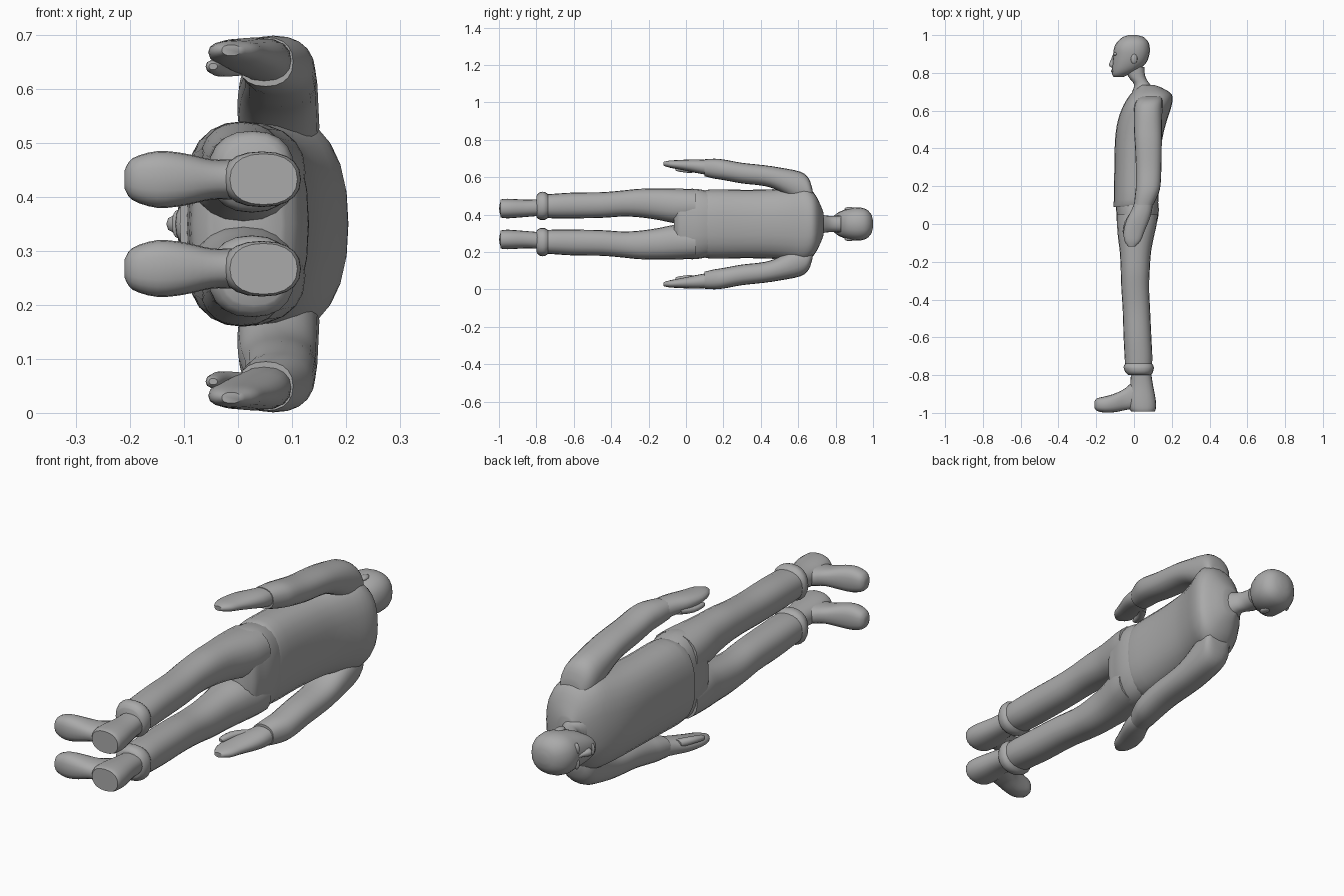
import bpy, bmesh, math
from mathutils import Vector

MID = 0.35  # height of the body's symmetry plane
clay = bpy.data.materials.new("plain grey")
clay.diffuse_color = (0.4, 0.4, 0.4, 1)


def catmull(a, b, c, d, t):
    return 0.5 * (2 * b + (c - a) * t + (2 * a - 5 * b + 4 * c - d) * t * t
                  + (3 * b - a - 3 * c + d) * t ** 3)


def refine(rings, steps):
    out = []
    for i in range(len(rings) - 1):
        quad = [rings[max(i - 1, 0)], rings[i], rings[i + 1],
                rings[min(i + 2, len(rings) - 1)]]
        for s in range(steps):
            out.append([catmull(*v, s / steps) for v in zip(*quad)])
    return out + [list(rings[-1])]


def finish(bm, name):
    bmesh.ops.recalc_face_normals(bm, faces=bm.faces)
    mesh = bpy.data.meshes.new(name)
    bm.to_mesh(mesh)
    bm.free()
    obj = bpy.data.objects.new(name, mesh)
    bpy.context.collection.objects.link(obj)
    mesh.materials.append(clay)
    bpy.ops.object.select_all(action='DESELECT')
    obj.select_set(True)
    bpy.context.view_layer.objects.active = obj
    bpy.ops.object.shade_smooth_by_angle(angle=math.radians(50))
    return obj


def loft(name, rings, side=1, axis='Y', power=2.3, sides=20, steps=3):
    """Rings are (station, low, high, z low, z high), z measured from MID."""
    bm = bmesh.new()
    loops = []
    for s, a0, a1, z0, z1 in refine(rings, steps):
        loop = []
        for k in range(sides):
            t = 2 * math.pi * k / sides
            c, n = math.cos(t), math.sin(t)
            u = math.copysign(abs(c) ** (2 / power), c)
            w = math.copysign(abs(n) ** (2 / power), n)
            a = (a0 + a1) / 2 + u * (a1 - a0) / 2
            z = MID + side * ((z0 + z1) / 2 + w * (z1 - z0) / 2)
            loop.append(bm.verts.new((a, s, z) if axis == 'Y' else (s, a, z)))
        loops.append(loop)
    for p, q in zip(loops, loops[1:]):
        for k in range(sides):
            j = (k + 1) % sides
            bm.faces.new((p[k], p[j], q[j], q[k]))
    bm.faces.new(loops[0])
    bm.faces.new(loops[-1])
    return finish(bm, name)


def centred(rings):
    return [(s, a, b, -h, h) for s, a, b, h in rings]


def blob(name, centre, size):
    bm = bmesh.new()
    bmesh.ops.create_uvsphere(bm, u_segments=14, v_segments=8, radius=1)
    for v in bm.verts:
        v.co = Vector([c + p * s for c, p, s in zip(centre, v.co, size)])
    return finish(bm, name)


# Shirt body with a rounded upper back
loft("shirt", centred([
    (.09, -.108, .122, .172), (.13, -.107, .13, .185), (.3, -.104, .135, .183),
    (.45, -.1, .15, .185), (.55, -.085, .175, .195), (.63, -.055, .2, .205),
    (.685, -.02, .2, .165), (.72, .015, .15, .1), (.735, .03, .11, .06)]),
    power=2.4, sides=24)

# Trouser seat
loft("trouser_seat", centred([
    (.16, -.09, .12, .165), (.1, -.095, .13, .18), (.05, -.093, .13, .188),
    (0, -.09, .12, .186), (-.04, -.082, .11, .17), (-.065, -.05, .08, .14)]),
    power=2.5, sides=24)

# Neck and head
loft("neck", centred([
    (.7, -.01, .12, .07), (.74, .0, .085, .047), (.78, -.03, .06, .044),
    (.83, -.045, .055, .045)]))
loft("head", centred([
    (.777, -.105, -.06, .022), (.79, -.115, -.03, .042), (.815, -.116, .02, .062),
    (.85, -.114, .062, .077), (.89, -.11, .08, .086), (.93, -.106, .084, .088),
    (.965, -.088, .075, .078), (.99, -.058, .05, .052), (1.0, -.025, .015, .018)]))
loft("nose", centred([
    (.828, -.118, -.09, .014), (.842, -.133, -.09, .017),
    (.87, -.122, -.09, .011), (.9, -.111, -.09, .008)]), sides=10)
blob("lips", (-.112, .81, MID), (.011, .009, .026))

for side, label in ((1, "upper"), (-1, "lower")):
    # Brow and ear
    blob(label + "_brow", (-.098, .9, MID + side * .032), (.014, .01, .026))
    blob(label + "_ear", (.0, .875, MID + side * .081), (.018, .028, .01))

    # Sleeve tapering into the hand
    loft(label + "_arm", [
        (.675, .04, .14, .1, .19), (.655, .015, .15, .1, .245),
        (.61, 0, .15, .11, .28), (.5, 0, .148, .175, .302),
        (.42, .005, .147, .203, .314), (.3, .01, .145, .217, .327),
        (.2, .01, .14, .235, .345), (.15, .005, .125, .243, .349),
        (.1, 0, .102, .255, .346)], side)
    loft(label + "_hand", [
        (.12, .005, .1, .262, .342), (.07, -.015, .095, .27, .345),
        (.02, -.04, .08, .28, .345), (-.04, -.055, .055, .292, .342),
        (-.09, -.05, .035, .302, .339), (-.12, -.03, .005, .312, .332)],
        side, sides=16)
    loft(label + "_thumb", [
        (.06, -.02, .03, .275, .31), (.01, -.05, -.01, .273, .303),
        (-.04, -.06, -.03, .28, .304), (-.055, -.054, -.038, .286, .298)],
        side, sides=10)

    # Trouser leg and flared cuff
    loft(label + "_leg", [
        (.05, -.09, .125, .005, .186), (0, -.09, .12, .004, .188),
        (-.07, -.085, .105, .006, .19), (-.15, -.075, .09, .022, .19),
        (-.25, -.07, .083, .036, .188), (-.34, -.067, .08, .04, .179),
        (-.45, -.06, .085, .033, .17), (-.6, -.055, .092, .03, .168),
        (-.7, -.05, .097, .03, .162), (-.75, -.047, .095, .033, .158)], side)
    loft(label + "_cuff", [
        (-.735, -.044, .093, .034, .157), (-.757, -.055, .105, .022, .172),
        (-.785, -.045, .1, .024, .168), (-.8, -.03, .088, .038, .15)], side)

    # Shoe: ankle and heel, then the foot running out to a round toe
    loft(label + "_shoe_heel", [
        (-.77, -.015, .088, .045, .133), (-.85, -.02, .1, .038, .13),
        (-.93, -.03, .115, .032, .134), (-.975, -.025, .116, .032, .134),
        (-.992, -.015, .11, .036, .13)], side)
    loft(label + "_shoe_foot", [
        (-.21, -.972, -.94, .065, .1), (-.195, -.99, -.923, .044, .122),
        (-.15, -.999, -.912, .03, .135), (-.1, -.996, -.897, .034, .131),
        (-.05, -.986, -.872, .045, .12), (-.01, -.98, -.84, .045, .12),
        (.05, -.98, -.82, .04, .125)], side, axis='X', power=2.5)
